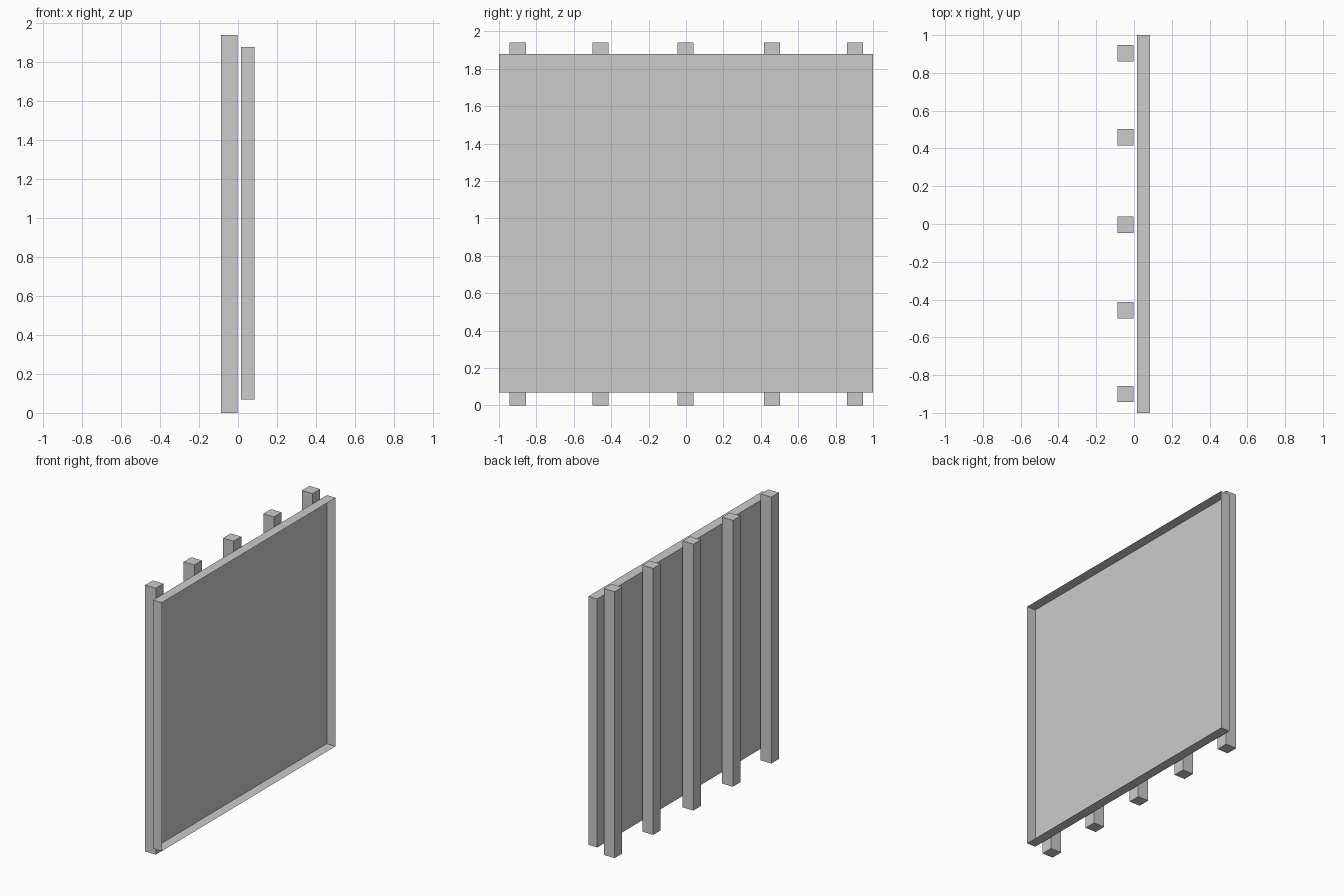
import bpy, bmesh
from mathutils import Vector

if "Cube" in bpy.data.objects:
    bpy.data.objects.remove(bpy.data.objects["Cube"])


def box(name, lo, hi, open_dir=None):
    """Axis-aligned box; optionally drop the face whose normal is open_dir."""
    lo, hi = Vector(lo), Vector(hi)
    bm = bmesh.new()
    bmesh.ops.create_cube(bm, size=1)
    bmesh.ops.scale(bm, vec=hi - lo, verts=bm.verts)
    bmesh.ops.translate(bm, vec=(hi - lo) / 2 + lo, verts=bm.verts)
    bm.normal_update()
    if open_dir:
        faces = [f for f in bm.faces if f.normal.dot(Vector(open_dir)) > 0.9]
        bmesh.ops.delete(bm, geom=faces, context='FACES_ONLY')
    mesh = bpy.data.meshes.new(name)
    bm.to_mesh(mesh)
    bm.free()
    obj = bpy.data.objects.new(name, mesh)
    bpy.context.collection.objects.link(obj)
    return obj


# Shallow tray-like panel, open towards +x
box("panel", (0.015, -1, 0.07), (0.086, 1, 1.88), open_dir=(1, 0, 0))

# Row of square posts behind the panel
half = 0.0435
for i, y in enumerate((-0.90, -0.457, -0.003, 0.46, 0.904)):
    box(f"post_{i + 1}", (-0.088, y - half, 0), (-0.002, y + half, 1.94))
